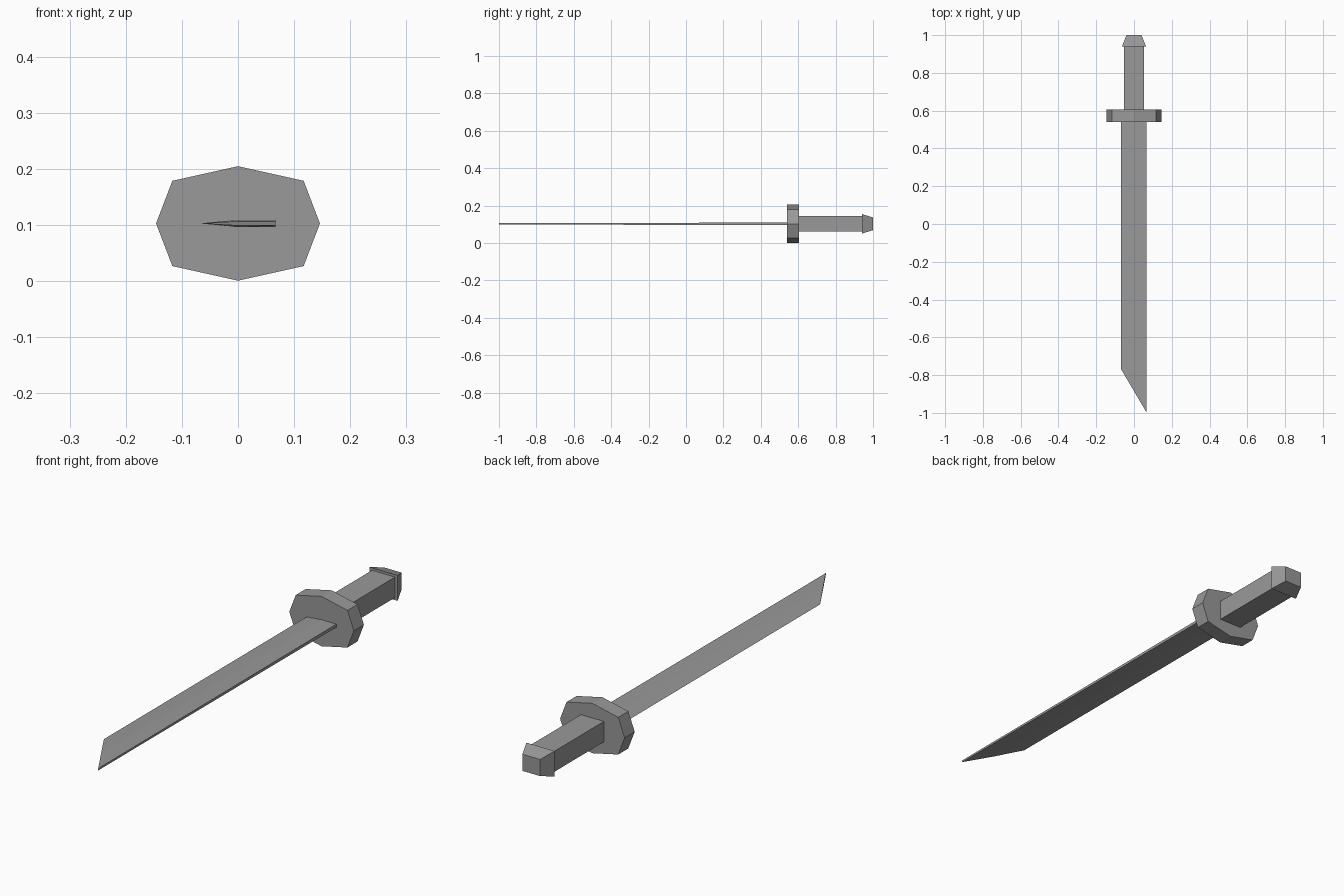
import bpy
import bmesh

cube = bpy.data.objects.get("Cube")
if cube:
    bpy.data.objects.remove(cube, do_unlink=True)

MID_Z = 0.103

steel = bpy.data.materials.new("plain grey")
steel.use_nodes = True
grey = (0.32, 0.32, 0.32, 1)
steel.diffuse_color = grey
steel.node_tree.nodes["Principled BSDF"].inputs["Base Color"].default_value = grey


def loft(name, front, back):
    """Join two matching rings of points with flat sides and end caps."""
    bm = bmesh.new()
    rings = [[bm.verts.new(p) for p in ring] for ring in (front, back)]
    count = len(front)
    for i in range(count):
        j = (i + 1) % count
        bm.faces.new((rings[0][i], rings[0][j], rings[1][j], rings[1][i]))
    for ring in rings:
        bm.faces.new(ring)
    bmesh.ops.recalc_face_normals(bm, faces=bm.faces)
    mesh = bpy.data.meshes.new(name)
    bm.to_mesh(mesh)
    bm.free()
    mesh.materials.append(steel)
    obj = bpy.data.objects.new(name, mesh)
    bpy.context.collection.objects.link(obj)
    return obj


def ring(profile, y):
    return [(x, y, MID_Z + z) for x, z in profile]


def rectangle(w, h):
    return [(-w, -h), (w, -h), (w, h), (-w, h)]


# Guard: a wide eight-sided plate
guard = [(0.146, 0), (0.117, 0.076), (0, 0.102), (-0.117, 0.076),
         (-0.146, 0), (-0.117, -0.076), (0, -0.102), (0.117, -0.076)]
loft("guard", ring(guard, 0.54), ring(guard, 0.605))

# Grip and tapered pommel
grip = rectangle(0.052, 0.042)
loft("grip", ring(grip, 0.6), ring(grip, 0.94))
loft("pommel", ring(rectangle(0.064, 0.052), 0.94),
     ring(rectangle(0.04, 0.034), 1.0))

# Blade: sharp on one side, blunt spine on the other, slanted tip
section = [(-0.068, 0), (0, 0.0065), (0.067, 0.0065),
           (0.067, -0.0065), (0, -0.0065)]
tip = [(x, -0.885 - 1.7 * x, MID_Z + z * 0.6) for x, z in section]
loft("blade", tip, ring(section, 0.56))
